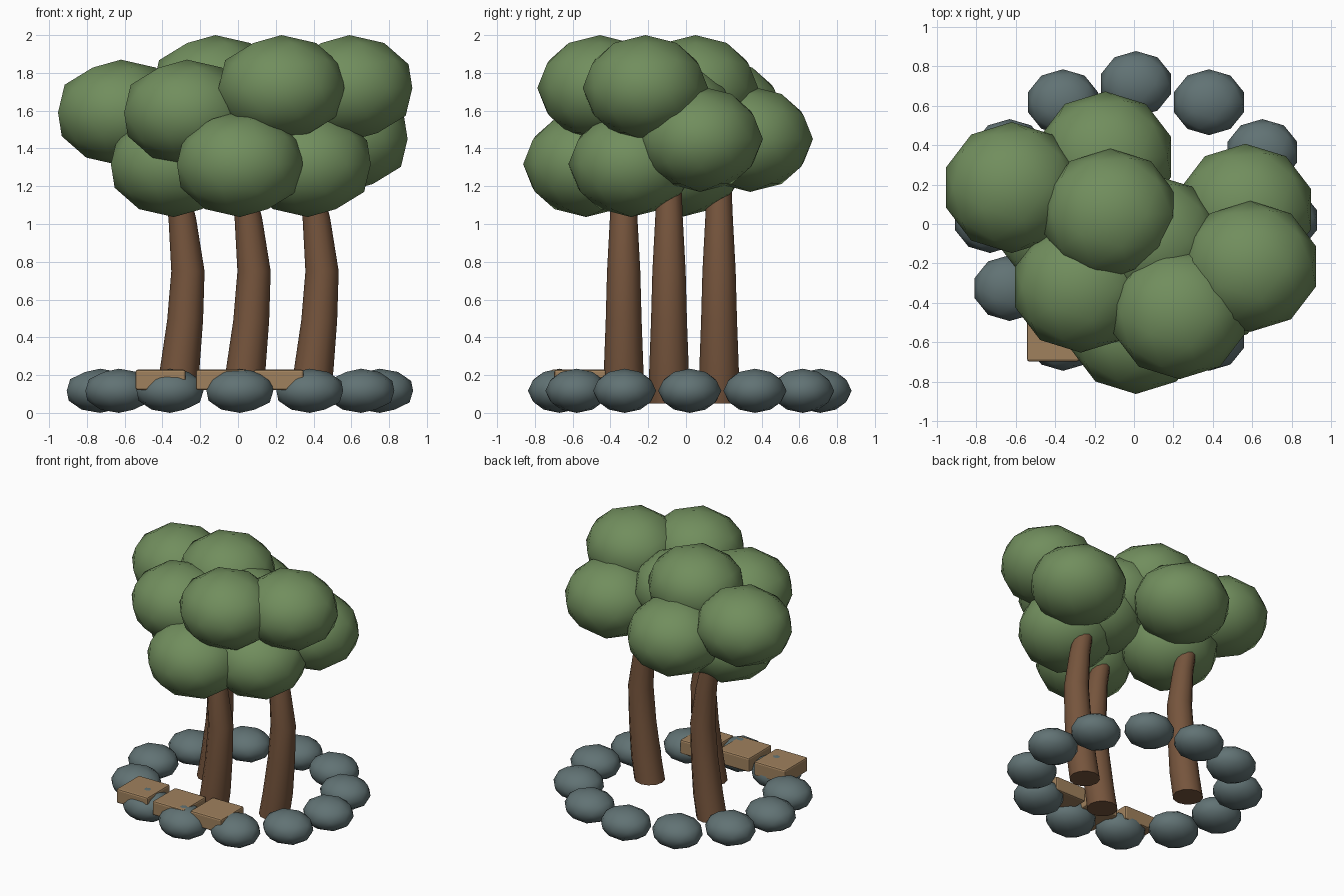
import bpy, bmesh, math
from mathutils import Vector, Matrix

cube = bpy.data.objects.get("Cube")
if cube:
    bpy.data.objects.remove(cube, do_unlink=True)


def material(name, rgb):
    mat = bpy.data.materials.new(name)
    mat.use_nodes = True
    color = (*rgb, 1)
    mat.diffuse_color = color
    mat.node_tree.nodes["Principled BSDF"].inputs["Base Color"].default_value = color
    return mat


leaf_green = material("leaf_green", (0.165, 0.27, 0.11))
bark_brown = material("bark_brown", (0.18, 0.09, 0.046))
stone_grey = material("stone_grey", (0.12, 0.17, 0.175))
plank_tan = material("plank_tan", (0.35, 0.22, 0.11))


def finish(bm, name, mat, smooth=True):
    mesh = bpy.data.meshes.new(name)
    bmesh.ops.recalc_face_normals(bm, faces=bm.faces)
    for face in bm.faces:
        face.smooth = smooth and len(face.verts) < 5
    bm.to_mesh(mesh)
    bm.free()
    mesh.materials.append(mat)
    obj = bpy.data.objects.new(name, mesh)
    bpy.context.collection.objects.link(obj)
    return obj


def blob(name, center, radii, mat):
    bm = bmesh.new()
    bmesh.ops.create_icosphere(bm, subdivisions=2, radius=1)
    bmesh.ops.transform(bm, verts=bm.verts,
                        matrix=Matrix.Translation(center) @ Matrix.Diagonal((*radii, 1)))
    finish(bm, name, mat)


def trunk(name, x, y, path, sides=12):
    # tapered, bent tube: path rows are sideways offset, height, radius
    bm = bmesh.new()
    rings = []
    for dx, z, r in path:
        angles = [math.tau * i / sides for i in range(sides)]
        rings.append([bm.verts.new((x + dx + r * math.cos(a), y + r * math.sin(a), z))
                      for a in angles])
    for low, high in zip(rings, rings[1:]):
        for i in range(sides):
            j = (i + 1) % sides
            bm.faces.new((low[i], low[j], high[j], high[i]))
    bm.faces.new(rings[0])
    bm.faces.new(rings[-1])
    finish(bm, name, bark_brown)


# three matching trees
trunk_path = [(-0.03, 0.05, 0.107), (0, 0.22, 0.105), (0.03, 0.49, 0.095),
              (0.045, 0.75, 0.088), (0.015, 1.03, 0.073), (-0.03, 1.25, 0.064)]
crown = [(0.19, -0.125, 1.72), (-0.03, -0.2, 1.317),
         (-0.31, 0.01, 1.59), (0.165, 0.165, 1.45)]
bases = [(-0.31, 0.175), (0.40, -0.09), (0.04, -0.33)]
for t, (x, y) in enumerate(bases, 1):
    trunk(f"trunk_{t}", x, y, trunk_path)
    for c, offset in enumerate(crown, 1):
        blob(f"foliage_{t}_{c}", Vector((x, y, 0)) + Vector(offset),
             (0.35, 0.332, 0.28), leaf_green)

# ring of stones
for i in range(12):
    a = math.tau * i / 12
    blob(f"stone_{i + 1}", (0.01 + 0.74 * math.cos(a), 0.02 + 0.69 * math.sin(a), 0.117),
         (0.186, 0.167, 0.117), stone_grey)

# stepping planks
for i, (x, y) in enumerate([(-0.41, -0.56), (-0.09, -0.58), (0.215, -0.56)], 1):
    bm = bmesh.new()
    bmesh.ops.create_cube(bm, size=1)
    bmesh.ops.transform(bm, verts=bm.verts, matrix=Matrix.Translation((x, y, 0.175))
                        @ Matrix.Diagonal((0.265, 0.275, 0.108, 1)))
    plank = finish(bm, f"plank_{i}", plank_tan, smooth=False)
    bevel = plank.modifiers.new("soft_edges", "BEVEL")
    bevel.width = 0.012
    bevel.segments = 2
